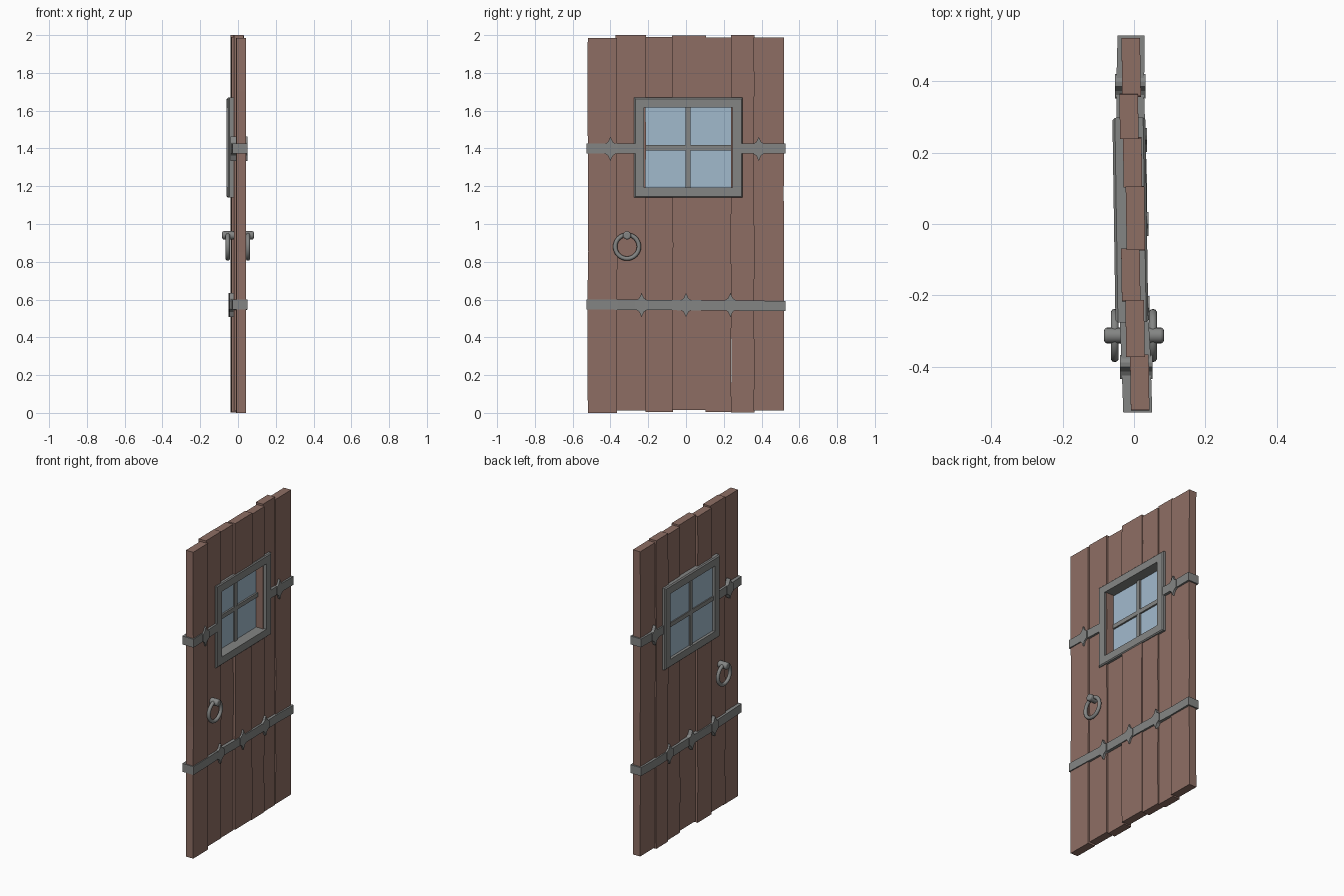
import bpy, bmesh, math, random
from mathutils import Matrix

random.seed(4)
cube = bpy.data.objects.get("Cube")
if cube:
    bpy.data.objects.remove(cube)


def material(name, rgb):
    m = bpy.data.materials.new(name)
    m.use_nodes = True
    m.diffuse_color = (*rgb, 1)
    bsdf = next(n for n in m.node_tree.nodes if n.type == "BSDF_PRINCIPLED")
    bsdf.inputs["Base Color"].default_value = (*rgb, 1)
    return m


wood = material("brown wood", (0.27, 0.156, 0.127))
iron = material("grey iron", (0.23, 0.235, 0.23))
pane = material("pale blue glass", (0.36, 0.49, 0.61))


def finish(name, bm, mat):
    bmesh.ops.recalc_face_normals(bm, faces=bm.faces)
    mesh = bpy.data.meshes.new(name)
    bm.to_mesh(mesh)
    bm.free()
    mesh.materials.append(mat)
    obj = bpy.data.objects.new(name, mesh)
    bpy.context.collection.objects.link(obj)
    return obj


def skin(name, loops, mat):
    """Solid skinned through matching closed loops, capped at both ends."""
    bm = bmesh.new()
    rings = [[bm.verts.new(p) for p in loop] for loop in loops]
    n = len(rings[0])
    for a, b in zip(rings, rings[1:]):
        for i in range(n):
            j = (i + 1) % n
            bm.faces.new((a[i], a[j], b[j], b[i]))
    bm.faces.new(rings[0])
    bm.faces.new(rings[-1])
    return finish(name, bm, mat)


def box(name, x, y, z, mat):
    corners = [(y[0], z[0]), (y[1], z[0]), (y[1], z[1]), (y[0], z[1])]
    return skin(name, [[(px, py, pz) for py, pz in corners] for px in x], mat)


def smooth(obj):
    bpy.ops.object.select_all(action="DESELECT")
    obj.select_set(True)
    bpy.context.view_layer.objects.active = obj
    bpy.ops.object.shade_smooth_by_angle(angle=math.radians(40))


# Planks: uneven boards, the middle three split around the window
HALF = 0.026
TILT = 0.015


def plank(name, y0, y1, xc, z0, z1):
    rows = max(2, round((z1 - z0) / 0.3))
    loops = []
    for k in range(rows + 1):
        z = z0 + (z1 - z0) * k / rows
        a, b = (y + random.uniform(-0.003, 0.003) * (0 < k < rows) for y in (y0, y1))
        lean = TILT * (b - a) / 2
        loops.append([(xc - HALF + lean, a, z), (xc + HALF + lean, a, z),
                      (xc + HALF - lean, b, z), (xc - HALF - lean, b, z)])
    skin(name, loops, wood)


boards = [(-0.52, -0.365, 0.016, 0.0, 1.986), (-0.372, -0.213, 0.003, 0.012, 2.0),
          (-0.215, -0.068, -0.009, 0.006, 1.99), (-0.073, 0.105, 0.004, 0.014, 1.998),
          (0.102, 0.24, -0.004, 0.006, 1.987), (0.238, 0.363, -0.014, 0.003, 2.0),
          (0.358, 0.52, -0.008, 0.012, 1.987)]
for i, (y0, y1, xc, z0, z1) in enumerate(boards):
    if 2 <= i <= 4:
        plank(f"plank_{i + 1}_lower", y0, y1, xc, z0, 1.18)
        plank(f"plank_{i + 1}_upper", y0, y1, xc, 1.63, z1)
    else:
        plank(f"plank_{i + 1}", y0, y1, xc, z0, z1)

# Window frame: a rectangular ring with a softened edge
turn = Matrix.Rotation(TILT, 4, "Z")


def rect(x, grow):
    return [(x, -0.222 - grow, 1.192 - grow), (x, 0.245 + grow, 1.192 - grow),
            (x, 0.245 + grow, 1.616 + grow), (x, -0.222 - grow, 1.616 + grow)]


bm = bmesh.new()
rim = [(-0.056, 0), (-0.056, 0.046), (-0.049, 0.053), (0.03, 0.053), (0.036, 0.047), (0.036, 0)]
rings = [[bm.verts.new(p) for p in rect(x, g)] for x, g in rim]
for a, b in zip(rings, rings[1:] + rings[:1]):
    for i in range(4):
        j = (i + 1) % 4
        bm.faces.new((a[i], a[j], b[j], b[i]))
finish("window_frame", bm, iron).matrix_world = turn

# Glass and crossing glazing bars
parts = [box("window_glass", (-0.038, -0.032), (-0.225, 0.248), (1.19, 1.618), pane),
         box("glazing_bar_upright", (-0.046, -0.022), (-0.002, 0.025), (1.19, 1.618), iron),
         box("glazing_bar_level", (-0.045, -0.021), (-0.224, 0.247), (1.39, 1.417), iron)]
for part in parts:
    part.matrix_world = turn

# Iron straps that wrap the door and follow its slight bend
bend = [(-0.528, -0.03, 0.051), (-0.36, -0.036, 0.046), (-0.2, -0.043, 0.037),
        (0.1, -0.044, 0.037), (0.37, -0.05, 0.028), (0.527, -0.046, 0.03)]


def sides(y):
    for (ya, la, ha), (yb, lb, hb) in zip(bend, bend[1:]):
        if y <= yb:
            t = (y - ya) / (yb - ya)
            return la + (lb - la) * t, ha + (hb - ha) * t
    return bend[-1][1:]


def strap(name, y0, y1, zc, slope):
    stations = [y0] + [b[0] for b in bend if y0 < b[0] < y1] + [y1]
    loops = []
    for y in stations:
        lo, hi = sides(y)
        z = zc + slope * y
        loops.append([(lo, y, z - 0.027), (hi, y, z - 0.027), (hi, y, z + 0.027), (lo, y, z + 0.027)])
    skin(name, loops, iron)


def spike(name, yc, zc, height):
    """Pointed ornament showing on both faces of the strap."""
    outline = [(0, height), (0.013, 0.036), (0.034, 0.022), (0.034, -0.022),
               (0.013, -0.036), (0, -height), (-0.013, -0.036), (-0.034, -0.022),
               (-0.034, 0.022), (-0.013, 0.036)]
    lo, hi = sides(yc)
    skin(name, [[(x, yc + y, zc + z) for y, z in outline] for x in (lo - 0.004, hi + 0.004)], iron)


strap("lower_strap", -0.528, 0.527, 0.57, -0.008)
strap("upper_strap_front", -0.528, -0.255, 1.4, 0)
strap("upper_strap_back", 0.28, 0.527, 1.4, 0)
for i, y in enumerate((-0.235, 0, 0.235)):
    spike(f"lower_spike_{i + 1}", y, 0.571, 0.064)
spike("upper_spike_front", -0.4, 1.398, 0.064)
spike("upper_spike_back", 0.385, 1.398, 0.064)

# Pull rings on both faces, hung from one rounded pin
bm = bmesh.new()
bmesh.ops.create_cone(bm, cap_ends=True, segments=16, radius1=0.022, radius2=0.022, depth=0.167,
                      matrix=Matrix.Translation((0, -0.312, 0.94)) @ Matrix.Rotation(math.pi / 2, 4, "Y"))
pin = finish("ring_pin", bm, iron)
bevel = pin.modifiers.new("rounded ends", "BEVEL")
bevel.width = 0.008
bevel.segments = 3
smooth(pin)
for side, x in (("left", 0.053), ("right", -0.054)):
    bpy.ops.mesh.primitive_torus_add(location=(x, -0.312, 0.88), rotation=(0, math.pi / 2, 0),
                                     major_radius=0.063, minor_radius=0.0115,
                                     major_segments=32, minor_segments=10)
    ring = bpy.context.object
    ring.name = f"pull_ring_{side}"
    ring.data.materials.append(iron)
    smooth(ring)
